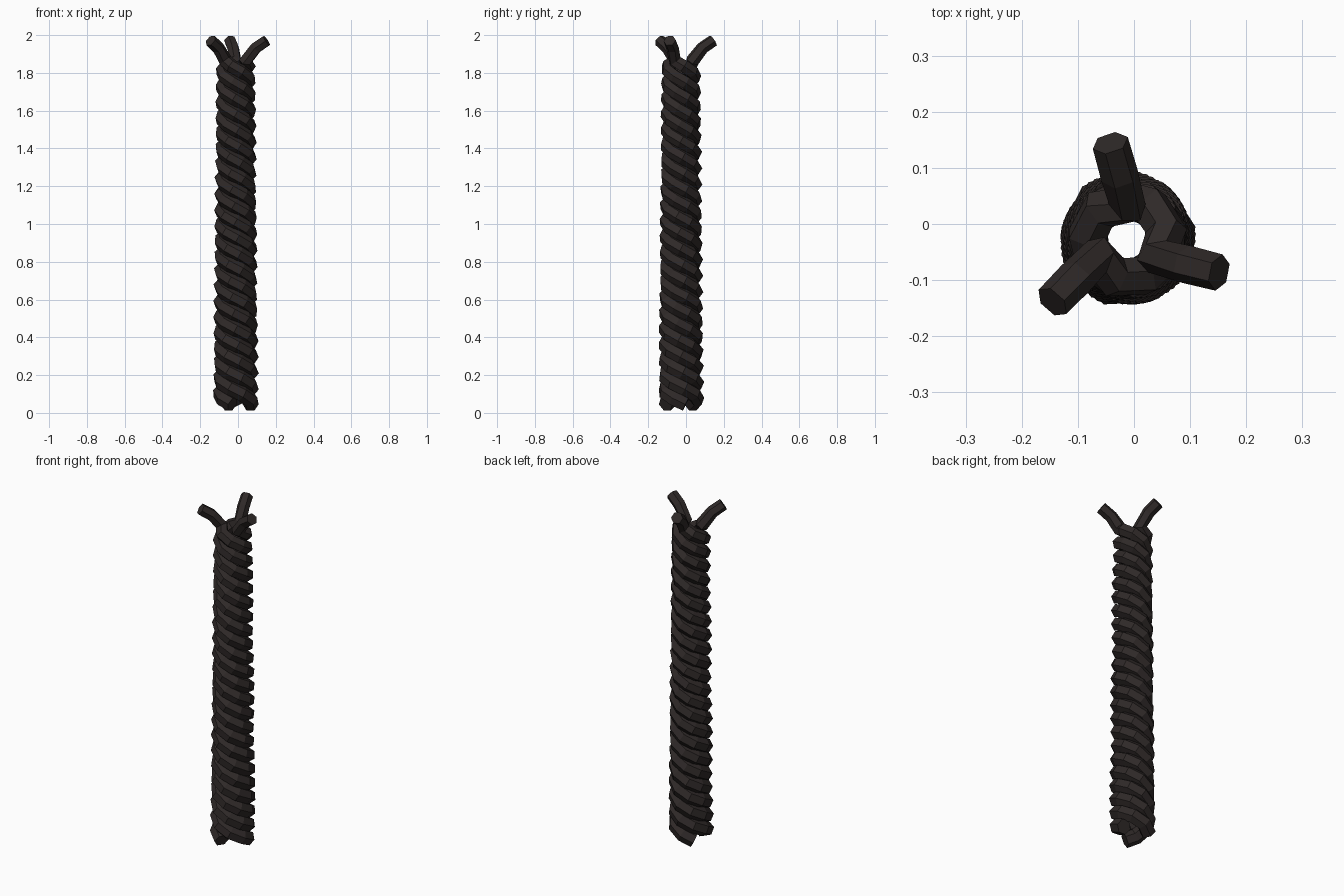
import bpy
import math

if "Cube" in bpy.data.objects:
    bpy.data.objects.remove(bpy.data.objects["Cube"])

# dark bark colour
bark = bpy.data.materials.new("dark bark")
bark.diffuse_color = (0.028, 0.022, 0.021, 1)
bark.use_nodes = True
bark.node_tree.nodes["Principled BSDF"].inputs["Base Color"].default_value = bark.diffuse_color

CX, CY = -0.012, -0.027      # axis of the twisted column
Z0, Z1 = 0.045, 1.865        # strand start and top of the winding
PITCH, STEP = 0.245, 42      # rise per turn, degrees per segment


def polar(r, deg, z):
    a = math.radians(deg)
    return (CX + r * math.cos(a), CY + r * math.sin(a), z)


def strand(name, end_deg):
    """One six-sided strand: clockwise helix, then a flared tip."""
    n = round((Z1 - Z0) / PITCH * 360 / STEP)
    pts = []
    for i in range(n + 1):
        t = i / n
        deg = end_deg + (n - i) * STEP
        r = 0.083 - 0.012 * t
        if i == n:
            r = 0.062
        pts.append((polar(r, deg, Z0 + (Z1 - Z0) * t), 0.042 - 0.005 * t))
    # flared tip bending outwards
    pts.append((polar(0.115, end_deg + 7, 1.932), 0.034))
    pts.append((polar(0.174, end_deg + 10, 1.971), 0.033))

    cu = bpy.data.curves.new(name, 'CURVE')
    cu.dimensions = '3D'
    cu.bevel_depth = 1.0
    cu.bevel_resolution = 1
    cu.use_fill_caps = True
    sp = cu.splines.new('POLY')
    sp.points.add(len(pts) - 1)
    sp.use_smooth = False
    for p, (co, rad) in zip(sp.points, pts):
        p.co = (*co, 1)
        p.radius = rad
    cu.materials.append(bark)
    ob = bpy.data.objects.new(name, cu)
    bpy.context.collection.objects.link(ob)
    bpy.ops.object.select_all(action='DESELECT')
    ob.select_set(True)
    bpy.context.view_layer.objects.active = ob
    bpy.ops.object.convert(target='MESH')
    bpy.ops.object.shade_flat()


# three strands wound around the same axis
for k, name in enumerate(("strand_a", "strand_b", "strand_c")):
    strand(name, 90 + 120 * k)
